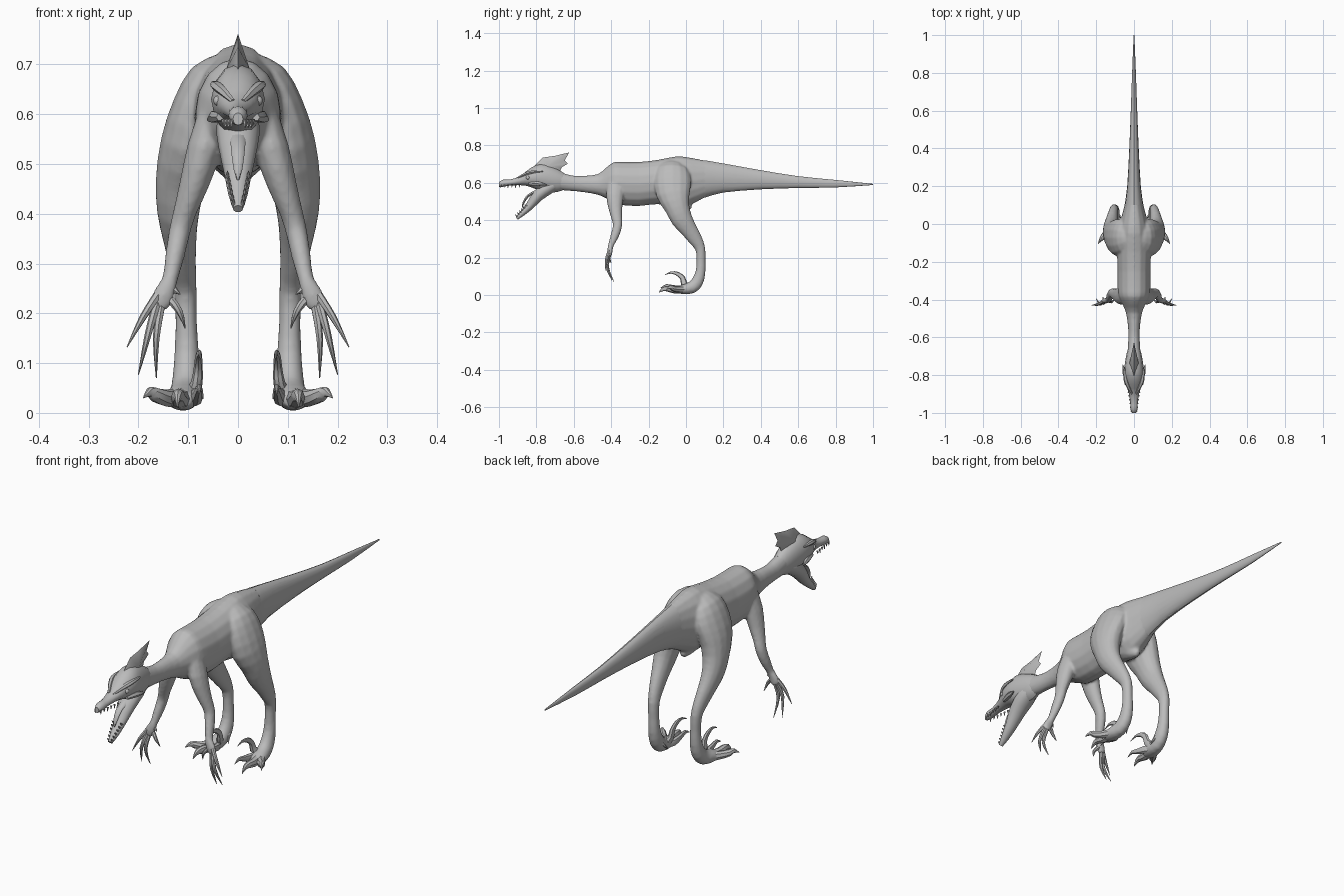
import bpy, bmesh, math
from mathutils import Vector

skin = bpy.data.materials.new("grey_skin")
skin.diffuse_color = (0.5, 0.5, 0.5, 1)


def finish(name, bm, mirror=False, angle=40):
    if mirror:
        geo = bmesh.ops.duplicate(bm, geom=bm.verts[:] + bm.edges[:] + bm.faces[:])["geom"]
        for v in geo:
            if isinstance(v, bmesh.types.BMVert):
                v.co.x *= -1
    bmesh.ops.recalc_face_normals(bm, faces=bm.faces[:])
    me = bpy.data.meshes.new(name)
    bm.to_mesh(me)
    bm.free()
    me.materials.append(skin)
    ob = bpy.data.objects.new(name, me)
    bpy.context.collection.objects.link(ob)
    bpy.ops.object.select_all(action='DESELECT')
    ob.select_set(True)
    bpy.context.view_layer.objects.active = ob
    bpy.ops.object.shade_smooth_by_angle(angle=math.radians(angle))
    return ob


def smooth_path(pts, sub):
    """Catmull-Rom through stations (x, y, z, side radius, other radius)."""
    pts = [Vector(p) for p in pts]
    out = []
    for i in range(len(pts) - 1):
        a, b, c, d = pts[max(i - 1, 0)], pts[i], pts[i + 1], pts[min(i + 2, len(pts) - 1)]
        for k in range(sub):
            t = k / sub
            out.append(b + (c - a) * (t / 2) + (2 * a - 5 * b + 4 * c - d) * (t * t / 2)
                       + (3 * b - a - 3 * c + d) * (t ** 3 / 2))
    return out + [pts[-1]]


def loft(bm, stations, sides=12, sub=2, fixed=None):
    path = smooth_path(stations, sub)
    rings = []
    for i, p in enumerate(path):
        c = Vector(p[:3])
        t = fixed or Vector(path[min(i + 1, len(path) - 1)][:3]) - Vector(path[max(i - 1, 0)][:3])
        t = t.normalized()
        u = (Vector((1, 0, 0)) - t * t.x).normalized()
        v = t.cross(u)
        rings.append([bm.verts.new(c + u * (max(p[3], .0008) * math.cos(2 * math.pi * k / sides))
                                   + v * (max(p[4], .0008) * math.sin(2 * math.pi * k / sides)))
                      for k in range(sides)])
    for r, s in zip(rings, rings[1:]):
        for k in range(sides):
            bm.faces.new((r[k], r[(k + 1) % sides], s[(k + 1) % sides], s[k]))
    bm.faces.new(rings[0])
    bm.faces.new(rings[-1])


def part(name, paths, mirror=False, **kw):
    bm = bmesh.new()
    for p in paths:
        loft(bm, p, **kw)
    return finish(name, bm, mirror)


def profile(rows):
    """Rows of (y, top z, bottom z, half width) to stations."""
    return [(0, y, (a + b) / 2, w, (a - b) / 2) for y, a, b, w in rows]


Y = Vector((0, 1, 0))

# Tail
tail = [(1, .594, .588, .002), (.8, .615, .575, .01), (.6, .635, .572, .017), (.4, .667, .565, .025),
        (.2, .703, .548, .036), (.1, .72, .52, .05)]
part("tail", [profile(tail)], sides=16, fixed=Y)

# Torso and neck
torso = part("body", [profile(tail[3:] + [
    (.02, .735, .478, .072), (-.05, .742, .465, .085),
    (-.15, .723, .485, .09), (-.25, .712, .475, .087), (-.34, .712, .48, .087), (-.385, .711, .495, .081),
    (-.425, .683, .515, .061), (-.47, .647, .535, .043), (-.54, .638, .548, .032), (-.6, .638, .555, .03),
    (-.67, .655, .56, .034), (-.72, .665, .57, .036)])], sides=16, fixed=Y)

# Pelvis point under the tail root
pelvis = part("pelvis", [[(0, -.05, .52, .05, .06), (0, 0, .482, .03, .035), (0, .025, .46, .01, .012)]], sides=10)

# Haunches and legs
legs = part("legs", [[
    (.02, -.07, .70, .03, .05), (.05, -.072, .665, .052, .088), (.078, -.072, .61, .055, .1),
    (.1, -.068, .54, .056, .092), (.115, -.046, .465, .051, .067), (.12, -.022, .405, .043, .058),
    (.117, .015, .35, .034, .046), (.111, .052, .295, .027, .037), (.106, .077, .245, .023, .027),
    (.104, .08, .18, .022, .024), (.103, .077, .12, .025, .027), (.104, .06, .07, .028, .033),
    (.107, .03, .04, .03, .033), (.112, -.015, .03, .034, .026), (.115, -.05, .027, .024, .018)]],
    mirror=True, sides=14)

# Arms
arms = part("arms", [[
    (.05, -.37, .6, .03, .05), (.068, -.38, .53, .035, .048), (.088, -.377, .46, .03, .037),
    (.105, -.37, .41, .024, .029), (.116, -.366, .37, .022, .025), (.126, -.38, .32, .02, .023),
    (.136, -.4, .27, .016, .016), (.144, -.405, .25, .02, .015), (.154, -.407, .225, .022, .013),
    (.158, -.406, .208, .015, .01)]], mirror=True)

# Fuse the limbs into the torso
bpy.ops.object.select_all(action='DESELECT')
for ob in (torso, pelvis, legs, arms):
    ob.select_set(True)
bpy.context.view_layer.objects.active = torso
bpy.ops.object.join()
fuse = torso.modifiers.new("fuse", 'REMESH')
fuse.mode = 'VOXEL'
fuse.voxel_size = .006
fuse.use_smooth_shade = True
relax = torso.modifiers.new("relax", 'SMOOTH')
relax.factor = .5
relax.iterations = 6

# Skull with upper jaw
part("head", [profile([
    (-.65, .65, .565, .028), (-.69, .675, .55, .04), (-.75, .7, .55, .05), (-.8, .695, .565, .054),
    (-.85, .665, .583, .044), (-.89, .634, .587, .029), (-.94, .618, .585, .02), (-.98, .616, .578, .019),
    (-1, .603, .578, .01)])], sides=12, fixed=Y)

# Open lower jaw and tongue
part("lower_jaw", [[(0, -.7, .59, .036, .03), (0, -.735, .575, .044, .036), (0, -.79, .533, .039, .032),
                    (0, -.835, .477, .027, .022), (0, -.875, .437, .019, .015), (0, -.905, .41, .01, .009)]])
part("tongue", [[(0, -.79, .56, .016, .008), (0, -.845, .53, .014, .007), (0, -.87, .49, .009, .005),
                 (0, -.875, .468, .002, .002)]], sides=8)

# Head crest: sharp rim with a raised centre on each side
bm = bmesh.new()
rim = [bm.verts.new((0, y, z)) for y, z in [
    (-.87, .645), (-.81, .69), (-.765, .735), (-.7, .744), (-.625, .762), (-.648, .72), (-.632, .702),
    (-.665, .682), (-.69, .62)]]
for x in (-.024, .024):
    peak = bm.verts.new((x, -.735, .69))
    for k in range(len(rim)):
        bm.faces.new((rim[k], rim[(k + 1) % len(rim)], peak))
finish("crest", bm, angle=60)

# Brow ridges, cheek spikes, eyes
part("brows", [[(.01, -.9, .626, .005, .005), (.03, -.86, .646, .01, .009), (.045, -.82, .658, .011, .009),
                (.05, -.765, .662, .004, .004)]], mirror=True, sides=6, sub=3)
part("cheek_spikes", [[(.036, -.84, .594, .008, .008), (.048, -.79, .595, .012, .013),
                       (.06, -.745, .588, .002, .002)]], mirror=True, sides=6)
bm = bmesh.new()
bmesh.ops.create_icosphere(bm, subdivisions=2, radius=.011)
bmesh.ops.translate(bm, verts=bm.verts[:], vec=(.039, -.845, .627))
finish("eyes", bm, mirror=True)

# Short teeth along both jaws
teeth = []
for i in range(6):
    f = i / 5
    x, y = .014 + .015 * f, -.99 + .1 * f
    teeth.append([(x, y, .59, .005, .005), (x, y - .002, .572 + .004 * (i % 2), .001, .001)])
    x, y, z = .009 + .012 * f, -.902 + .05 * f, .418 + .056 * f
    teeth.append([(x, y, z, .005, .005), (x, y - .011, z + .012, .001, .001)])
part("teeth", teeth, mirror=True, sides=5, sub=1)

# Fingers with long claws: base, knuckle, tip
fingers = []
for a, b, c in [((.162, -.41, .236), (.192, -.425, .19), (.223, -.43, .132)),
                ((.162, -.408, .224), (.181, -.425, .155), (.2, -.395, .077)),
                ((.154, -.406, .22), (.164, -.42, .15), (.164, -.385, .07)),
                ((.143, -.403, .235), (.118, -.412, .205), (.106, -.40, .17)),
                ((.14, -.4, .25), (.128, -.405, .247), (.116, -.41, .238))]:
    fingers.append([(*a, .009, .009), (*b, .007, .008), (*c, .001, .001)])
part("fingers", fingers, mirror=True, sides=7, sub=3)

# Toes with hooked claws, plus the raised sickle claw
part("toes", [
    [(.112, -.02, .03, .022, .022), (.118, -.065, .028, .017, .019), (.12, -.1, .034, .014, .015),
     (.121, -.125, .03, .008, .01), (.122, -.145, .012, .001, .001)],
    [(.12, -.005, .03, .02, .02), (.145, -.045, .03, .017, .017), (.165, -.07, .036, .015, .015),
     (.177, -.085, .042, .009, .01), (.19, -.105, .03, .001, .001)],
    [(.1, -.0, .03, .016, .018), (.084, -.03, .032, .014, .018), (.08, -.07, .04, .01, .013),
     (.078, -.105, .05, .006, .008), (.078, -.135, .038, .001, .001)],
    [(.095, .01, .035, .015, .018), (.083, -.01, .06, .012, .017), (.08, -.018, .09, .009, .014),
     (.079, -.045, .113, .007, .011), (.077, -.08, .12, .004, .006), (.075, -.112, .108, .001, .001)],
], mirror=True, sides=8)

# Heel spur
part("heel_spurs", [[(.09, .06, .08, .008, .01), (.078, .045, .05, .006, .007), (.07, .03, .028, .001, .001)]],
     mirror=True, sides=6)
